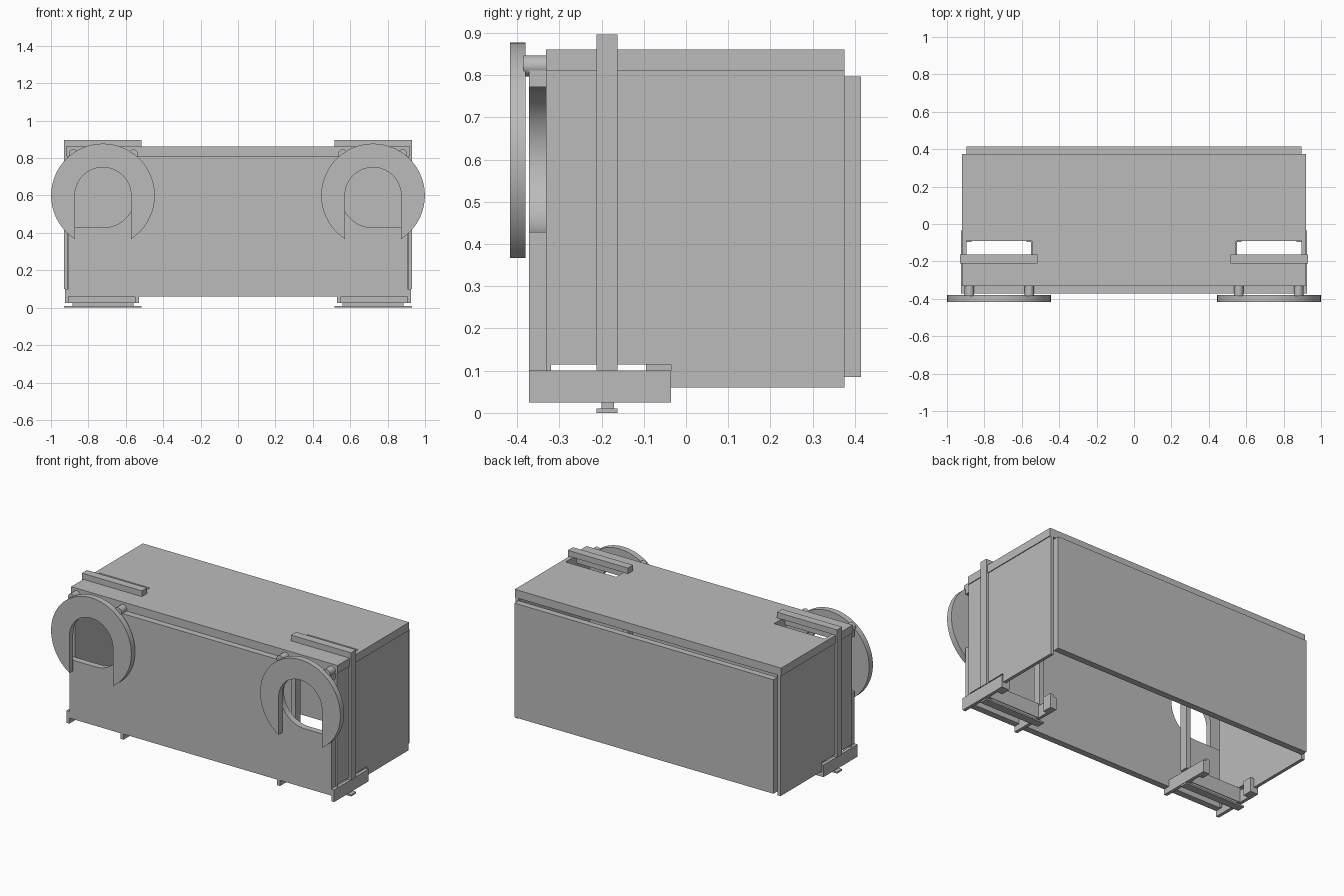
import bpy, bmesh, math
from mathutils import Vector

cube = bpy.data.objects.get("Cube")
if cube:
    bpy.data.objects.remove(cube, do_unlink=True)

grey = bpy.data.materials.new("plain_grey")
grey.use_nodes = True
grey.diffuse_color = (0.5, 0.5, 0.5, 1)
grey.node_tree.nodes["Principled BSDF"].inputs["Base Color"].default_value = (0.5, 0.5, 0.5, 1)


def extrude(name, outline, axis, start, end, smooth=False):
    """Extrude a flat outline along x (outline is y, z) or along y (outline is x, z)."""
    bm = bmesh.new()
    if axis == "x":
        verts = [bm.verts.new((start, a, b)) for a, b in outline]
        step = Vector((end - start, 0, 0))
    else:
        verts = [bm.verts.new((a, start, b)) for a, b in outline]
        step = Vector((0, end - start, 0))
    face = bm.faces.new(verts)
    new = bmesh.ops.extrude_face_region(bm, geom=[face])["geom"]
    bmesh.ops.translate(bm, vec=step, verts=[v for v in new if isinstance(v, bmesh.types.BMVert)])
    # keep the starting cap so that the solid is closed
    if not face.is_valid or len(bm.faces) < len(outline) + 2:
        bm.faces.new(verts)
    bmesh.ops.recalc_face_normals(bm, faces=bm.faces)
    mesh = bpy.data.meshes.new(name)
    bm.to_mesh(mesh)
    bm.free()
    mesh.materials.append(grey)
    obj = bpy.data.objects.new(name, mesh)
    bpy.context.collection.objects.link(obj)
    if smooth:
        bpy.ops.object.select_all(action="DESELECT")
        obj.select_set(True)
        bpy.context.view_layer.objects.active = obj
        bpy.ops.object.shade_smooth_by_angle(angle=math.radians(30))
    return obj


def box(name, x, y, z):
    x = sorted(x)
    return extrude(name, [(x[0], z[0]), (x[1], z[0]), (x[1], z[1]), (x[0], z[1])], "y", *y)


def arc(cx, cz, r, a0, a1, n=48):
    angles = [math.radians(a0 + (a1 - a0) * i / n) for i in range(n + 1)]
    return [(cx + r * math.cos(a), cz + r * math.sin(a)) for a in angles]


PORT_X, PORT_Z = 0.722, 0.6
BACK, FRONT = 0.375, -0.332

# Top panel with two slots cut through it
top = box("top_panel", (-0.92, 0.92), (FRONT, BACK), (0.811, 0.861))
for s in (-1, 1):
    cutter = box("slot_cutter", (s * 0.545, s * 0.895), (-0.2, -0.09), (0.7, 1))
    cutter.hide_render = True
    mod = top.modifiers.new("slot", "BOOLEAN")
    mod.operation = "DIFFERENCE"
    mod.solver = "EXACT"
    mod.object = cutter
    bpy.context.view_layer.objects.active = top
    bpy.ops.object.modifier_apply(modifier=mod.name)
    bpy.data.objects.remove(cutter, do_unlink=True)

# Back panel
box("back_panel", (-0.895, 0.895), (BACK, 0.415), (0.085, 0.797))

# Front panel with round ports open towards the sides
port = arc(PORT_X, PORT_Z, 0.172, 270, 90)
right_edge = [(0.905, 0.06), (0.905, port[0][1])] + port + [(0.905, port[-1][1]), (0.905, 0.811)]
left_edge = [(-x, z) for x, z in reversed(right_edge)]
extrude("front_panel", right_edge + left_edge, "y", -0.372, FRONT, True)

for s, side in ((1, "left"), (-1, "right")):
    # Side panel with a notch along its lower front edge
    outline = [(FRONT, 0.06), (-0.32, 0.06), (-0.32, 0.115), (-0.035, 0.115),
               (-0.035, 0.06), (BACK, 0.06), (BACK, 0.811), (FRONT, 0.811)]
    extrude(side + "_side_panel", outline, "x", s * 0.895, s * 0.915)

    # Horseshoe ring in front of the port
    gap = math.degrees(math.asin(0.15 / 0.277))
    ring = arc(0, PORT_Z, 0.277, -90 + gap, 270 - gap, 72) + arc(0, PORT_Z, 0.15, 180, 0)
    ring = [(x + s * PORT_X, z) for x, z in ring]
    extrude(side + "_ring", ring, "y", -0.417, -0.38, True)

    # Pegs that carry the ring
    for x in (0.56, 0.88):
        peg = arc(s * x, 0.822, 0.025, 0, 345, 23)
        extrude(side + "_ring_peg", peg, "y", -0.385, -0.32, True)

    # Clamp frame: top bar and two posts
    box(side + "_clamp_bar", (s * 0.515, s * 0.93), (-0.212, -0.162), (0.861, 0.897))
    for x in ((0.515, 0.545), (0.905, 0.93)):
        box(side + "_clamp_post", (s * x[0], s * x[1]), (-0.212, -0.162), (0.1, 0.87))

    # Foot: rails, cross plate, stubs, stem and sole
    for x in ((0.53, 0.55), (0.905, 0.925)):
        box(side + "_foot_rail", (s * x[0], s * x[1]), (-0.372, -0.035), (0.025, 0.101))
    for x in ((0.55, 0.575), (0.87, 0.905)):
        box(side + "_foot_stub", (s * x[0], s * x[1]), (-0.095, -0.035), (0.025, 0.115))
    box(side + "_foot_plate", (s * 0.55, s * 0.905), (-0.212, -0.166), (0.025, 0.115))
    box(side + "_foot_stem", (s * 0.56, s * 0.885), (-0.2, -0.17), (0.008, 0.03))
    box(side + "_foot_sole", (s * 0.515, s * 0.93), (-0.212, -0.162), (0, 0.01))
